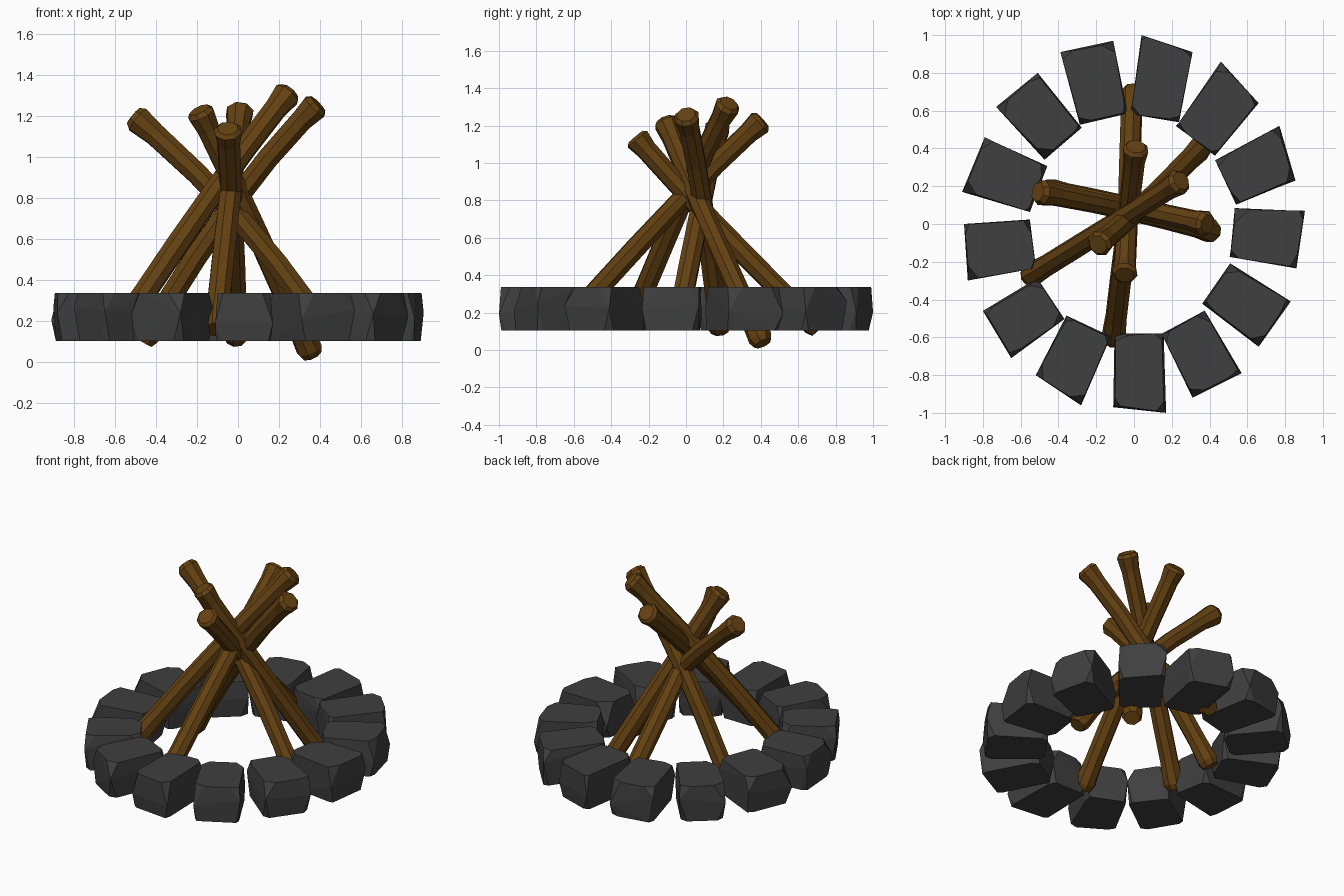
import bpy, bmesh, math, random
from mathutils import Vector

if "Cube" in bpy.data.objects:
    bpy.data.objects.remove(bpy.data.objects["Cube"])

random.seed(4)


def material(name, color):
    m = bpy.data.materials.new(name)
    m.diffuse_color = (*color, 1)
    m.use_nodes = True
    m.node_tree.nodes["Principled BSDF"].inputs["Base Color"].default_value = m.diffuse_color
    return m


STONE = material("dark_stone", (0.05, 0.05, 0.05))
WOOD = material("brown_wood", (0.13, 0.054, 0.006))


def finish(bm, name, mat):
    bmesh.ops.recalc_face_normals(bm, faces=bm.faces)
    me = bpy.data.meshes.new(name)
    bm.to_mesh(me)
    bm.free()
    me.materials.append(mat)
    bpy.context.collection.objects.link(bpy.data.objects.new(name, me))


# Rough block: full outline at mid height, corners chipped at top and bottom
def stone(name, inner, a, b):
    inner, a, b = Vector(inner), Vector(a), Vector(b)
    axis = ((a + b) / 2 - inner).normalized()
    side = Vector((-axis.y, axis.x)) * 0.13
    if side.dot(a - b) < 0:
        side = -side
    corners = [a, b, inner - side, inner + side]
    bm = bmesh.new()
    for i, c in enumerate(corners):
        before = (corners[i - 1] - c).normalized()
        after = (corners[(i + 1) % 4] - c).normalized()
        bm.verts.new((c.x, c.y, random.uniform(0.18, 0.27)))
        for z, most in ((0.338, 0.08), (0.105, 0.05)):
            for d, e in ((before, after), (after, before)):
                p = c + d * random.uniform(0.02, most) + e * random.uniform(0, 0.012)
                bm.verts.new((p.x, p.y, z))
    hull = bmesh.ops.convex_hull(bm, input=bm.verts)
    bmesh.ops.delete(bm, geom=[v for v in bm.verts if not v.link_faces], context='VERTS')
    bmesh.ops.dissolve_limit(bm, angle_limit=math.radians(4), verts=bm.verts, edges=bm.edges)
    finish(bm, name, STONE)


# Ring of stones: inner edge middle, then the two outer corners
STONES = [
    ((0.11, 0.56), (0.04, 1.0), (0.31, 0.91)),
    ((0.325, 0.44), (0.46, 0.86), (0.66, 0.64)),
    ((0.485, 0.22), (0.77, 0.52), (0.855, 0.23)),
    ((0.52, -0.045), (0.905, 0.07), (0.86, -0.235)),
    ((0.435, -0.315), (0.83, -0.41), (0.66, -0.65)),
    ((0.26, -0.52), (0.57, -0.79), (0.31, -0.92)),
    ((0.027, -0.58), (0.17, -1.0), (-0.11, -0.97)),
    ((-0.24, -0.54), (-0.28, -0.96), (-0.52, -0.80)),
    ((-0.44, -0.395), (-0.65, -0.71), (-0.80, -0.46)),
    ((-0.535, -0.105), (-0.88, -0.30), (-0.90, 0.0)),
    ((-0.505, 0.185), (-0.91, 0.17), (-0.79, 0.46)),
    ((-0.375, 0.425), (-0.73, 0.62), (-0.51, 0.80)),
    ((-0.16, 0.555), (-0.39, 0.91), (-0.11, 0.97)),
]
for i, s in enumerate(STONES):
    stone(f"ring_stone_{i + 1}", *s)


# Slightly bowed eight-sided log with flared, chamfered ends
def log(name, tip, mid, foot):
    tip, mid, foot = Vector(tip), Vector(mid), Vector(foot)
    ctrl = mid * 2 - (tip + foot) / 2
    rings = []
    bm = bmesh.new()
    for t, r in ((0, 0.052), (0.02, 0.07), (0.1, 0.058), (0.3, 0.056), (0.5, 0.056),
                 (0.72, 0.058), (0.9, 0.058), (0.98, 0.065), (1, 0.05)):
        p = tip * (1 - t) ** 2 + ctrl * 2 * t * (1 - t) + foot * t * t
        d = ((ctrl - tip) * (1 - t) + (foot - ctrl) * t).normalized()
        u = d.cross(Vector((-d.y, d.x, 0))).normalized()
        w = d.cross(u)
        rings.append([bm.verts.new(p + (u * math.cos(k * math.pi / 4 + 0.2)
                                        + w * math.sin(k * math.pi / 4 + 0.2)) * r)
                      for k in range(8)])
    for r0, r1 in zip(rings, rings[1:]):
        for k in range(8):
            bm.faces.new((r0[k], r0[(k + 1) % 8], r1[(k + 1) % 8], r1[k]))
    bm.faces.new(rings[0])
    bm.faces.new(rings[-1])
    finish(bm, name, WOOD)


# Leaning logs: upper end, middle, lower end
LOGS = [
    ((-0.51, 0.17, 1.20), (-0.01, 0.07, 0.72), (0.42, -0.04, 0.16)),
    ((-0.19, -0.11, 1.23), (0.06, 0.11, 0.70), (0.36, 0.41, 0.035)),
    ((0.01, 0.41, 1.23), (-0.04, -0.03, 0.80), (-0.11, -0.62, 0.16)),
    ((-0.05, -0.27, 1.14), (-0.03, 0.11, 0.72), (-0.01, 0.71, 0.11)),
    ((0.25, 0.23, 1.32), (-0.11, 0.0, 0.84), (-0.56, -0.28, 0.18)),
    ((0.39, 0.0, 1.26), (-0.02, 0.09, 0.78), (-0.46, 0.18, 0.10)),
]
for i, l in enumerate(LOGS):
    log(f"leaning_log_{i + 1}", *l)
